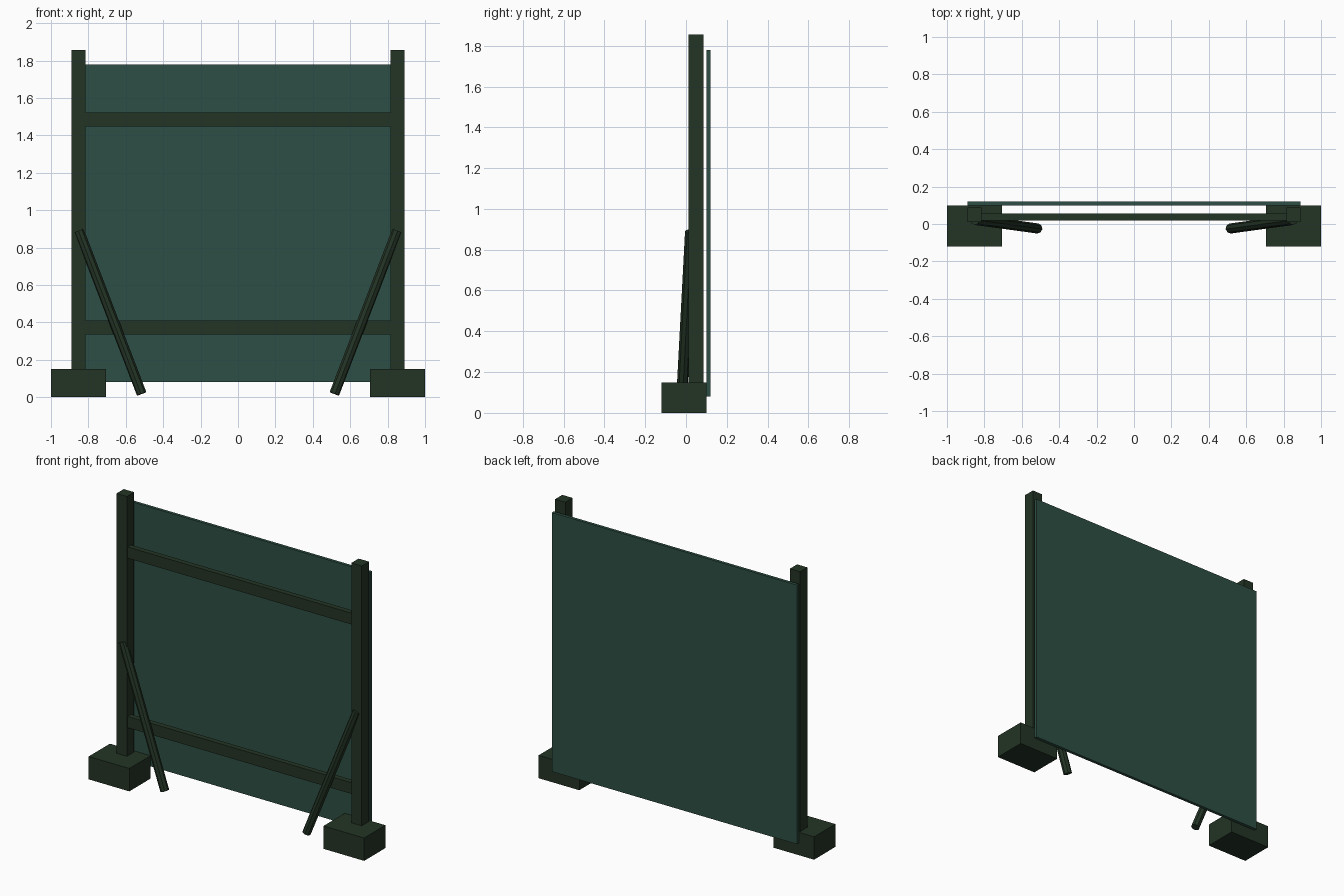
import bpy
from mathutils import Vector

cube = bpy.data.objects.get("Cube")
if cube:
    bpy.data.objects.remove(cube, do_unlink=True)


def make_material(name, rgb):
    mat = bpy.data.materials.new(name)
    mat.use_nodes = True
    mat.diffuse_color = (*rgb, 1)
    mat.node_tree.nodes["Principled BSDF"].inputs["Base Color"].default_value = (*rgb, 1)
    return mat


frame_green = make_material("dark olive green", (0.017, 0.034, 0.018))
panel_green = make_material("teal green", (0.027, 0.078, 0.058))


def box(name, low, high, mat):
    """Axis-aligned box between two corners."""
    low, high = Vector(low), Vector(high)
    bpy.ops.mesh.primitive_cube_add(size=1, location=(low + high) / 2)
    obj = bpy.context.object
    obj.name = name
    obj.scale = high - low
    bpy.ops.object.transform_apply(location=False, rotation=False, scale=True)
    obj.data.materials.append(mat)


def rod(name, start, end, radius, mat):
    """Flat-sided rod between two points."""
    start, end = Vector(start), Vector(end)
    axis = end - start
    bpy.ops.mesh.primitive_cylinder_add(
        vertices=8, radius=radius, depth=axis.length, location=(start + end) / 2,
        rotation=axis.to_track_quat("Z", "Y").to_euler())
    obj = bpy.context.object
    obj.name = name
    obj.data.materials.append(mat)


# Backing panel
box("panel", (-0.89, 0.10, 0.08), (0.89, 0.12, 1.78), panel_green)

# Cross rails
for name, z in (("lower_rail", 0.335), ("upper_rail", 1.447)):
    box(name, (-0.815, 0.02, z), (0.815, 0.055, z + 0.074), frame_green)

# Posts, feet and diagonal braces on both sides
for side, s in (("left", 1), ("right", -1)):
    x_low, x_high = sorted((s * 0.815, s * 0.89))
    box(side + "_post", (x_low, 0.012, 0.08), (x_high, 0.087, 1.855), frame_green)
    x_low, x_high = sorted((s * 0.705, s * 1.0))
    box(side + "_foot", (x_low, -0.12, 0), (x_high, 0.10, 0.15), frame_green)
    rod(side + "_brace", (s * 0.515, -0.024, 0.018), (s * 0.85, 0.022, 0.89),
        0.027, frame_green)
